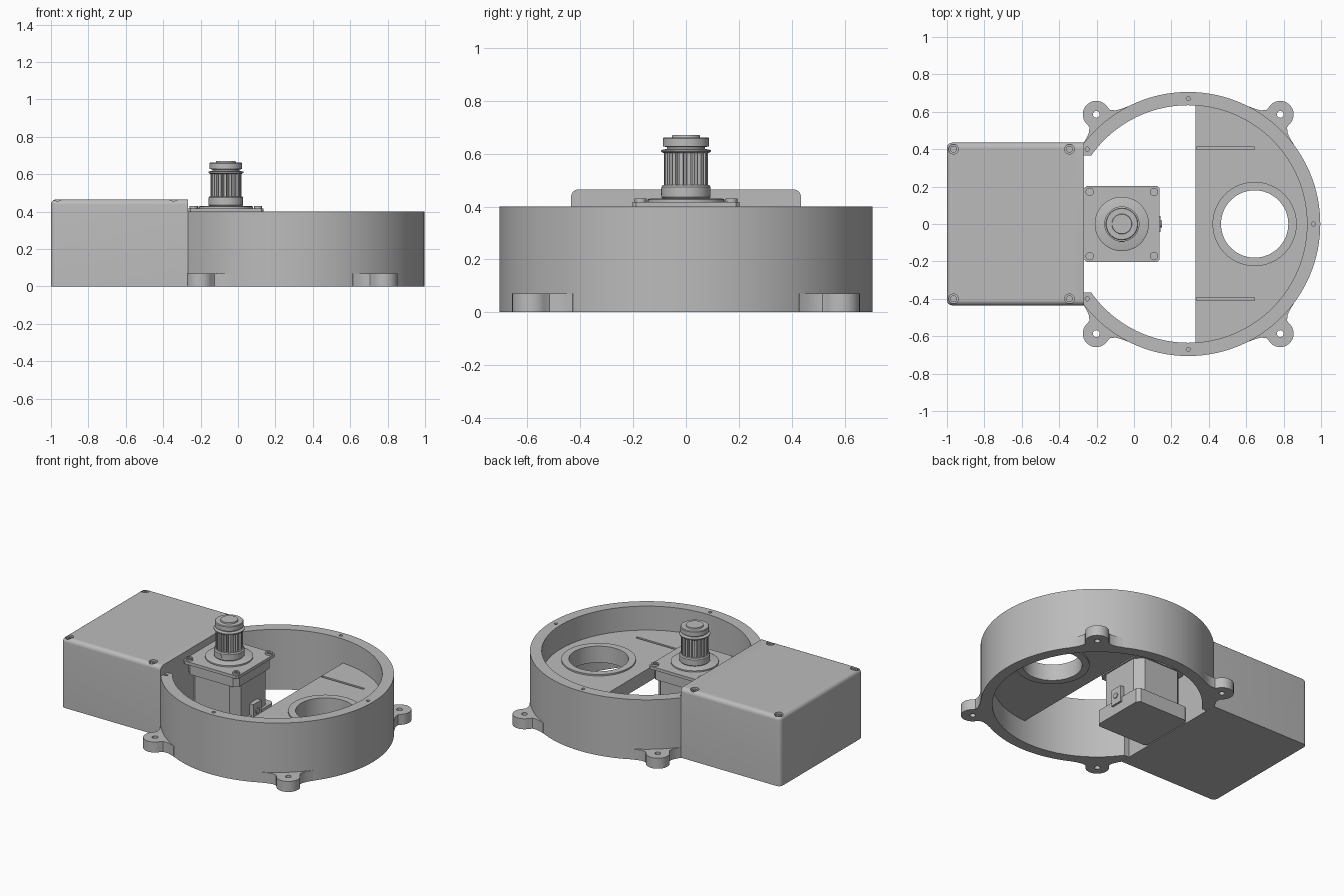
import bpy, bmesh, math
from mathutils import Matrix, Vector

cube = bpy.data.objects.get("Cube")
if cube:
    bpy.data.objects.remove(cube, do_unlink=True)

grey = bpy.data.materials.new("plain grey")
grey.use_nodes = True
GREY = (0.5, 0.5, 0.5, 1)
grey.diffuse_color = GREY
grey.node_tree.nodes["Principled BSDF"].inputs["Base Color"].default_value = GREY

TAU = math.tau
RING_X, R_OUT, R_IN = 0.29, 0.706, 0.635
MOTOR_X = -0.065


def finish(name, bm):
    bmesh.ops.recalc_face_normals(bm, faces=bm.faces)
    mesh = bpy.data.meshes.new(name)
    bm.to_mesh(mesh)
    bm.free()
    mesh.materials.append(grey)
    ob = bpy.data.objects.new(name, mesh)
    bpy.context.collection.objects.link(ob)
    return ob


def smooth(ob, angle=30):
    bpy.ops.object.select_all(action="DESELECT")
    ob.select_set(True)
    bpy.context.view_layer.objects.active = ob
    bpy.ops.object.shade_smooth_by_angle(angle=math.radians(angle))
    return ob


def prism(name, outline, z0, z1):
    bm = bmesh.new()
    face = bm.faces.new([bm.verts.new((x, y, z0)) for x, y in outline])
    top = bmesh.ops.extrude_face_region(bm, geom=[face])["geom"]
    bmesh.ops.translate(bm, vec=(0, 0, z1 - z0),
                        verts=[v for v in top if isinstance(v, bmesh.types.BMVert)])
    return finish(name, bm)


def circle(x, y, r, n=32):
    return [(x + r * math.cos(TAU * i / n), y + r * math.sin(TAU * i / n)) for i in range(n)]


def rect(x0, x1, y0, y1):
    return [(x0, y0), (x1, y0), (x1, y1), (x0, y1)]


def chamfered(x, y, h, c):
    k = h - c
    return [(x + a, y + b) for a, b in ((-k, -h), (k, -h), (h, -k), (h, k),
                                        (k, h), (-k, h), (-h, k), (-h, -k))]


def cut(ob, cutters, operation="DIFFERENCE"):
    for c in cutters:
        mod = ob.modifiers.new("cut", "BOOLEAN")
        mod.operation = operation
        mod.solver = "EXACT"
        mod.object = c
    bpy.context.view_layer.update()
    mesh = bpy.data.meshes.new_from_object(ob.evaluated_get(bpy.context.evaluated_depsgraph_get()))
    ob.modifiers.clear()
    ob.data = mesh
    for c in cutters:
        bpy.data.objects.remove(c, do_unlink=True)
    return ob


def lathe(name, profile, x, y, n=48):
    bm = bmesh.new()
    verts = [bm.verts.new((r, 0, z)) for r, z in profile]
    edges = [bm.edges.new(p) for p in zip(verts, verts[1:])]
    bmesh.ops.spin(bm, geom=verts + edges, cent=(0, 0, 0), axis=(0, 0, 1),
                   angle=TAU, steps=n, use_duplicate=False)
    bmesh.ops.remove_doubles(bm, verts=bm.verts, dist=1e-5)
    bmesh.ops.translate(bm, vec=(x, y, 0), verts=bm.verts)
    return smooth(finish(name, bm))


# Ring housing, open towards the control box
ring = prism("ring_housing", circle(RING_X, 0, R_OUT, 128), 0, 0.4)
cutters = [prism("bore", circle(RING_X, 0, R_IN, 128), -0.1, 0.5),
           prism("mouth", rect(-0.6, 0, -0.365, 0.365), -0.1, 0.5),
           prism("end_trim", rect(-0.6, -0.266, -0.6, 0.6), -0.1, 0.5)]
for x, y in ((RING_X, 0.67), (RING_X, -0.67), (0.96, 0), (-0.25, 0.4), (-0.25, -0.4)):
    cutters.append(prism("rim_hole", circle(x, y, 0.011, 16), 0.32, 0.5))
smooth(cut(ring, cutters))

# Four mounting ears with flared necks
half = [(0.66, 0.165), (0.69, 0.155), (0.7, 0.125), (0.715, 0.093), (0.735, 0.073)]
tip = [(0.765 + 0.072 * math.cos(a), 0.072 * math.sin(a))
       for a in (math.radians(100 - 10 * i) for i in range(21))]
ear = half + tip + [(u, -v) for u, v in reversed(half)]
for sx, sy, side in ((1, 1, "back_left"), (-1, 1, "back_right"),
                     (1, -1, "front_left"), (-1, -1, "front_right")):
    c, s = sx * math.cos(math.radians(50)), sy * math.sin(math.radians(50))
    outline = [(RING_X + u * c - v * s, u * s + v * c) for u, v in ear]
    ob = prism("mounting_ear_" + side, outline, 0, 0.07)
    hole = prism("ear_hole", circle(RING_X + 0.765 * c, 0.765 * s, 0.018, 20), -0.1, 0.2)
    smooth(cut(ob, [hole]))

# Half floor inside the ring, with round opening and two grooves
a0 = math.acos((0.33 - RING_X) / 0.64)
arc = [(RING_X + 0.64 * math.cos(a), 0.64 * math.sin(a))
       for a in (-a0 + 2 * a0 * i / 64 for i in range(65))]
shelf = prism("inner_shelf", arc, 0.15, 0.24)
smooth(cut(shelf, [prism("opening", circle(0.645, 0, 0.2, 64), 0, 0.5)] +
           [prism("groove", rect(0.335, 0.645, y - 0.008, y + 0.008), 0.2, 0.5)
            for y in (-0.4, 0.405)]))
lathe("opening_collar", [(0.18, 0.14), (0.225, 0.14), (0.225, 0.25), (0.18, 0.25), (0.18, 0.14)],
      0.645, 0, 64)

# Control box with rounded top and outer corners
box = prism("control_box", rect(-1, -0.267, -0.435, 0.435), 0, 0.465)
bm = bmesh.new()
bm.from_mesh(box.data)
rounded = []
for e in bm.edges:
    mid = (e.verts[0].co + e.verts[1].co) / 2
    if mid.x < -0.3 and mid.z > 0.1:
        rounded.append(e)
bmesh.ops.bevel(bm, geom=rounded, offset=0.028, segments=6, profile=0.5, affect="EDGES")
bm.to_mesh(box.data)
bm.free()
spots = [(x, y) for x in (-0.965, -0.345) for y in (-0.4, 0.4)]
smooth(cut(box, [prism("screw_well", circle(x, y, 0.026, 24), 0.445, 0.6) for x, y in spots]))
for i, (x, y) in enumerate(spots):
    lathe("box_screw_%d" % (i + 1), [(0, 0.44), (0.018, 0.44), (0.018, 0.456),
                                     (0.009, 0.456), (0.009, 0.449), (0, 0.449)], x, y, 20)

# Motor: base block, stator, front plate
prism("motor_base", chamfered(MOTOR_X, 0, 0.195, 0.02), 0.0, 0.095)
prism("motor_stator", chamfered(MOTOR_X, 0, 0.178, 0.05), 0.09, 0.33)
prism("motor_cap", chamfered(MOTOR_X, 0, 0.188, 0.03), 0.33, 0.4)
for sx in (-1, 1):
    for sy in (-1, 1):
        x, y = MOTOR_X + sx * 0.172, sy * 0.172
        lathe("motor_bolt", [(0, 0.41), (0.022, 0.41), (0.022, 0.43),
                             (0.012, 0.43), (0.012, 0.422), (0, 0.422)], x, y, 20)
plate = prism("motor_plate", chamfered(MOTOR_X, 0, 0.202, 0.012), 0.398, 0.418)
prism("motor_connector", rect(0.1, 0.143, -0.042, 0.042), 0.06, 0.17)
lathe("connector_socket", [(0, 0), (0.018, 0), (0.018, 0.008), (0, 0.008)], 0, 0, 20).matrix_world = \
    Matrix.Translation(Vector((0.141, 0, 0.115))) @ Matrix.Rotation(math.pi / 2, 4, "Y")
lathe("motor_boss", [(0, 0.41), (0.145, 0.41), (0.145, 0.427), (0.135, 0.431), (0, 0.431)],
      MOTOR_X, 0)

# Toothed pulley on the shaft
lathe("pulley_hub", [(0, 0.43), (0.088, 0.43), (0.093, 0.436), (0.093, 0.475),
                     (0.087, 0.482), (0, 0.482)], MOTOR_X, 0)
TEETH = 18
teeth = []
for i in range(TEETH):
    for r, t in ((0.068, 0.0), (0.083, 0.12), (0.083, 0.6), (0.068, 0.72)):
        a = TAU * (i + t) / TEETH
        teeth.append((MOTOR_X + r * math.cos(a), r * math.sin(a)))
prism("pulley_teeth", teeth, 0.48, 0.605)
lathe("pulley_flange", [(0, 0.602), (0.085, 0.602), (0.094, 0.608), (0.094, 0.614),
                        (0.075, 0.618), (0, 0.618)], MOTOR_X, 0)
lathe("pulley_cap", [(0, 0.61), (0.072, 0.61), (0.072, 0.625), (0.087, 0.628), (0.087, 0.658),
                     (0.083, 0.662), (0.054, 0.662), (0.052, 0.67), (0, 0.67)], MOTOR_X, 0)
lathe("hub_set_screw", [(0, 0), (0.012, 0), (0.012, 0.004), (0, 0.004)], 0, 0, 16).matrix_world = \
    Matrix.Translation(Vector((MOTOR_X, -0.091, 0.456))) @ Matrix.Rotation(math.pi / 2, 4, "X")
